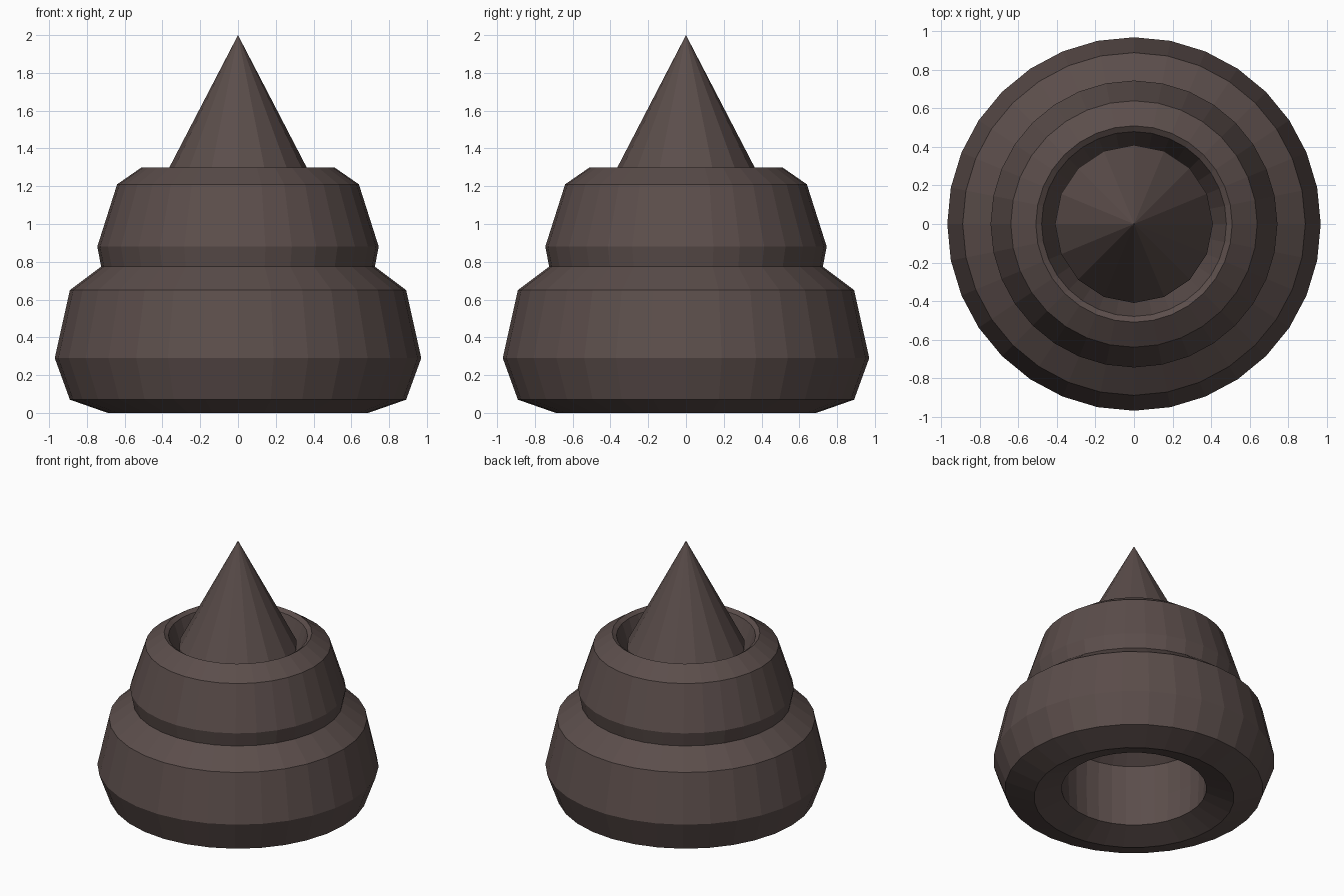
import bpy, bmesh, math

if "Cube" in bpy.data.objects:
    bpy.data.objects.remove(bpy.data.objects["Cube"])

brown = bpy.data.materials.new("dark_brown")
brown.diffuse_color = (0.105, 0.075, 0.07, 1)
brown.use_nodes = True
brown.node_tree.nodes["Principled BSDF"].inputs["Base Color"].default_value = brown.diffuse_color


def lathe(name, profile, sides, closed):
    """Spin (radius, height) points around z; radius 0 becomes a single tip."""
    bm = bmesh.new()
    rings = []
    for r, z in profile:
        if r == 0:
            rings.append([bm.verts.new((0, 0, z))] * sides)
        else:
            rings.append([bm.verts.new((r * math.cos(math.tau * i / sides),
                                        r * math.sin(math.tau * i / sides), z))
                          for i in range(sides)])
    pairs = list(zip(rings, rings[1:]))
    if closed:
        pairs.append((rings[-1], rings[0]))
    for a, b in pairs:
        for i in range(sides):
            j = (i + 1) % sides
            bm.faces.new(list(dict.fromkeys((a[i], a[j], b[j], b[i]))))
    bmesh.ops.recalc_face_normals(bm, faces=bm.faces)
    mesh = bpy.data.meshes.new(name)
    bm.to_mesh(mesh)
    bm.free()
    mesh.materials.append(brown)
    ob = bpy.data.objects.new(name, mesh)
    bpy.context.collection.objects.link(ob)
    return ob


# wide bottom ring, open through the middle
lathe("lower_ring", [(0.69, 0), (0.89, 0.07), (0.97, 0.29), (0.89, 0.65),
                     (0.69, 0.80), (0.50, 0.65), (0.51, 0.29), (0.50, 0.07)], 32, True)

# smaller ring resting in the lower one
lathe("upper_ring", [(0.51, 0.53), (0.69, 0.60), (0.745, 0.88), (0.64, 1.21),
                     (0.51, 1.30), (0.48, 1.28), (0.39, 1.00), (0.39, 0.62)], 32, True)

# pointed tip with a short straight skirt set into the upper ring
lathe("pointed_tip", [(0, 2.0), (0.41, 1.21), (0.40, 0.85), (0, 0.85)], 16, False)
